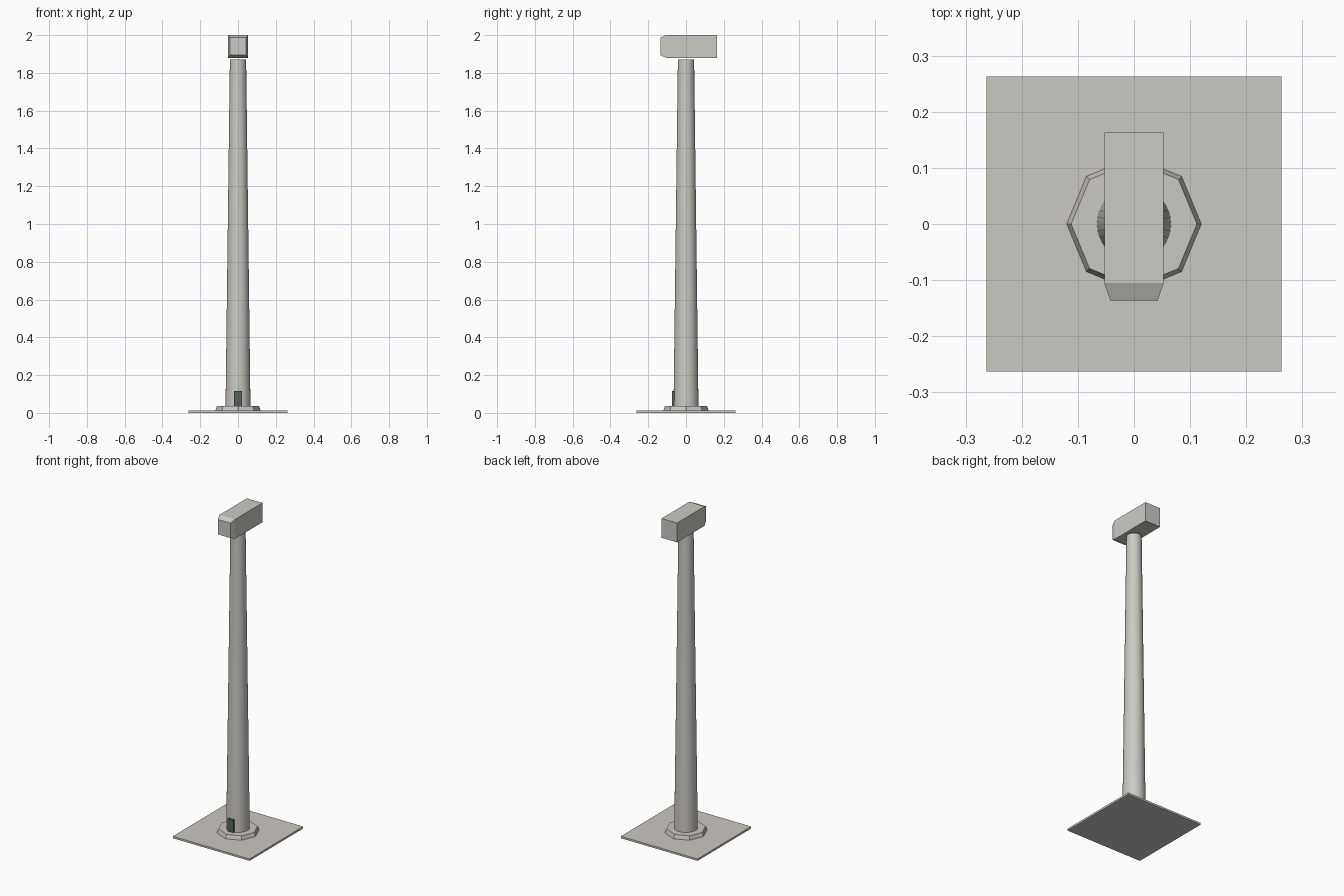
import bpy, bmesh, math

if "Cube" in bpy.data.objects:
    bpy.data.objects.remove(bpy.data.objects["Cube"])


def material(name, rgb):
    m = bpy.data.materials.new(name)
    m.diffuse_color = (*rgb, 1)
    m.use_nodes = True
    m.node_tree.nodes["Principled BSDF"].inputs["Base Color"].default_value = m.diffuse_color
    return m


STONE = material("warm pale grey", (0.60, 0.58, 0.54))
METAL = material("pale grey", (0.60, 0.59, 0.55))
DOOR = material("dark slate", (0.09, 0.12, 0.12))


def box(name, size, centre, mat):
    bpy.ops.mesh.primitive_cube_add(size=1, location=centre)
    ob = bpy.context.object
    ob.name = name
    ob.scale = size
    bpy.ops.object.transform_apply(location=False, rotation=False, scale=True)
    ob.data.materials.append(mat)
    return ob


def taper(name, sides, r1, r2, z1, z2, mat, turn=0):
    bpy.ops.mesh.primitive_cone_add(vertices=sides, radius1=r1, radius2=r2, depth=z2 - z1,
                                    location=(0, 0, (z1 + z2) / 2), rotation=(0, 0, turn))
    ob = bpy.context.object
    ob.name = name
    ob.data.materials.append(mat)
    return ob


# Ground plate and octagonal footing
box("ground_plate", (0.526, 0.526, 0.012), (0, 0, 0.006), STONE)
taper("footing", 8, 0.12, 0.112, 0.012, 0.036, STONE)

# Tapered round tower
taper("tower", 32, 0.066, 0.043, 0.036, 1.87, METAL)
bpy.ops.object.shade_smooth_by_angle(angle=math.radians(40))

# Access door at the foot of the tower
box("door", (0.04, 0.014, 0.079), (0, -0.066, 0.0755), DOOR)

# Machine housing with a tapered nose pulled out of its front face
housing = box("housing", (0.106, 0.268, 0.12), (0, 0.029, 1.94), METAL)
bm = bmesh.new()
bm.from_mesh(housing.data)
front = [f for f in bm.faces if f.normal.y < -0.9]
nose = bmesh.ops.extrude_face_region(bm, geom=front)["geom"]
bmesh.ops.delete(bm, geom=front, context='FACES_ONLY')
for v in nose:
    if isinstance(v, bmesh.types.BMVert):
        v.co.x *= 0.8
        v.co.y -= 0.031
        v.co.z *= 0.77
bmesh.ops.recalc_face_normals(bm, faces=bm.faces)
bm.to_mesh(housing.data)
bm.free()
